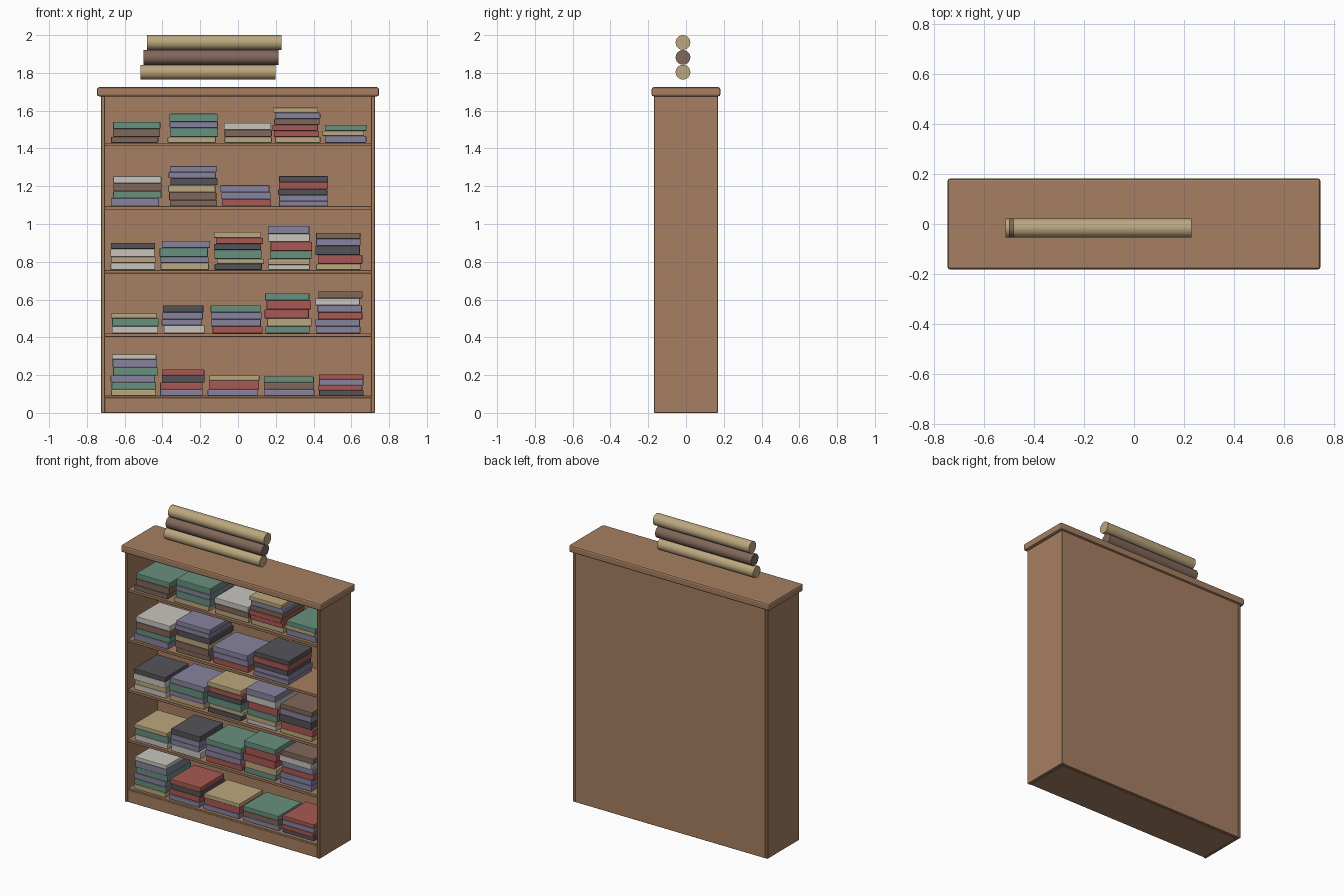
import bpy, bmesh, random
from mathutils import Matrix, Vector

if "Cube" in bpy.data.objects:
    bpy.data.objects.remove(bpy.data.objects["Cube"])

random.seed(4)


def srgb(r, g, b):
    """8-bit display colour to linear RGBA."""
    lin = [c / 12.92 if c < 0.04045 else ((c + 0.055) / 1.055) ** 2.4
           for c in (r / 255, g / 255, b / 255)]
    return (*lin, 1)


def material(name, rgb):
    m = bpy.data.materials.new(name)
    m.diffuse_color = srgb(*rgb)
    m.use_nodes = True
    m.node_tree.nodes["Principled BSDF"].inputs["Base Color"].default_value = m.diffuse_color
    return m


WOOD = material("wood", (166, 127, 98))
COVERS = {
    "g": material("green cover", (104, 144, 126)),
    "p": material("purple cover", (135, 130, 158)),
    "r": material("red cover", (168, 88, 82)),
    "t": material("tan parchment", (188, 167, 126)),
    "w": material("white cover", (200, 197, 190)),
    "d": material("dark grey cover", (84, 83, 88)),
    "b": material("brown leather", (128, 103, 90)),
}


def box(name, x, y, z, mat, bevel=0.003, segments=1):
    """Bevelled box from (min, max) ranges."""
    bm = bmesh.new()
    bmesh.ops.create_cube(bm, size=1)
    for v in bm.verts:
        v.co = Vector([r[0] if c < 0 else r[1] for c, r in zip(v.co, (x, y, z))])
    bmesh.ops.bevel(bm, geom=bm.edges[:], offset=bevel, segments=segments,
                    profile=0.5, affect='EDGES')
    return finish(name, bm, mat)


def finish(name, bm, mat):
    mesh = bpy.data.meshes.new(name)
    bm.to_mesh(mesh)
    bm.free()
    mesh.materials.append(mat)
    ob = bpy.data.objects.new(name, mesh)
    bpy.context.collection.objects.link(ob)
    return ob


# Case: sides, back, cornice, plinth
for label, s in (("left", -1), ("right", 1)):
    box(label + "_side", sorted((s * 0.725, s * 0.705)), (-0.169, 0.169), (0, 1.68), WOOD)
box("back_panel", (-0.706, 0.706), (0.149, 0.167), (0, 1.68), WOOD, 0.001)
box("top_board", (-0.746, 0.746), (-0.182, 0.182), (1.676, 1.724), WOOD, 0.01, 2)
box("plinth", (-0.706, 0.706), (-0.163, 0.15), (0, 0.082), WOOD, 0.002)

# Shelves with their book stacks: (centre x, width, cover and thickness from the bottom up)
SHELVES = {
    0.092: [(-0.55, 0.235, "t6 g7 p7 g8 p8 w5"), (-0.295, 0.225, "p6 r7 d7 r6"),
            (-0.025, 0.265, "p6 r9 t5"), (0.27, 0.265, "p6 b7 g6"),
            (0.54, 0.235, "d5 r5 p6 r5")],
    0.421: [(-0.545, 0.245, "w7 g8 t5"), (-0.29, 0.215, "w8 p6 p7 d7"),
            (-0.01, 0.265, "r7 p7 p7 g7"), (0.265, 0.235, "g7 t8 r9 r9 g7"),
            (0.535, 0.235, "p7 p7 r7 p7 w7 b7")],
    0.757: [(-0.555, 0.235, "w7 t6 w8 d6"), (-0.28, 0.255, "t7 p6 g9 p7"),
            (0.005, 0.25, "d6 t5 g9 d6 r6 t6"), (0.275, 0.22, "w5 t6 g8 r9 w8 p8"),
            (0.535, 0.235, "t6 r9 d9 p7 b6")],
    1.094: [(-0.54, 0.255, "p8 g7 b8 w7"), (-0.24, 0.25, "b6 b8 t7 d7 p6 p6"),
            (0.04, 0.26, "r7 p7 p7"), (0.34, 0.26, "p5 p6 d6 r7 d6")],
    1.430: [(-0.54, 0.25, "b6 b8 g7"), (-0.24, 0.255, "t6 g9 p6 g8"),
            (0.048, 0.25, "t6 b7 w7"), (0.31, 0.24, "t6 r6 r6 b6 p6 t5"),
            (0.565, 0.22, "p7 t5 g6")],
}
UNIT = 0.0053
for n, (top, stacks) in enumerate(SHELVES.items(), 1):
    box(f"shelf_{n}", (-0.706, 0.706), (-0.162, 0.15), (top - 0.018, top), WOOD, 0.002)
    for k, (cx, width, books) in enumerate(stacks, 1):
        z = top
        for i, code in enumerate(books.split(), 1):
            h = int(code[1:]) * UNIT
            x = cx + random.uniform(-0.008, 0.008)
            y = random.uniform(-0.004, 0.004)
            box(f"book_{n}_{k}_{i}", (x - width / 2, x + width / 2),
                (y - 0.143, y + 0.108), (z, z + h), COVERS[code[0]], 0.004, 2)
            z += h

# Rolled scrolls above the case
for i, (x0, z, key) in enumerate(((-0.515, 1.804, "t"), (-0.5, 1.882, "b"),
                                  (-0.483, 1.961, "t")), 1):
    bm = bmesh.new()
    turn = Matrix.Translation((x0 + 0.357, -0.016, z)) @ Matrix.Rotation(1.570796, 4, 'Y')
    bmesh.ops.create_cone(bm, cap_ends=True, segments=24, radius1=0.039,
                          radius2=0.039, depth=0.714, matrix=turn)
    ob = finish(f"scroll_{i}", bm, COVERS[key])
    bpy.context.view_layer.objects.active = ob
    ob.select_set(True)
    bpy.ops.object.shade_smooth_by_angle()
    ob.select_set(False)
